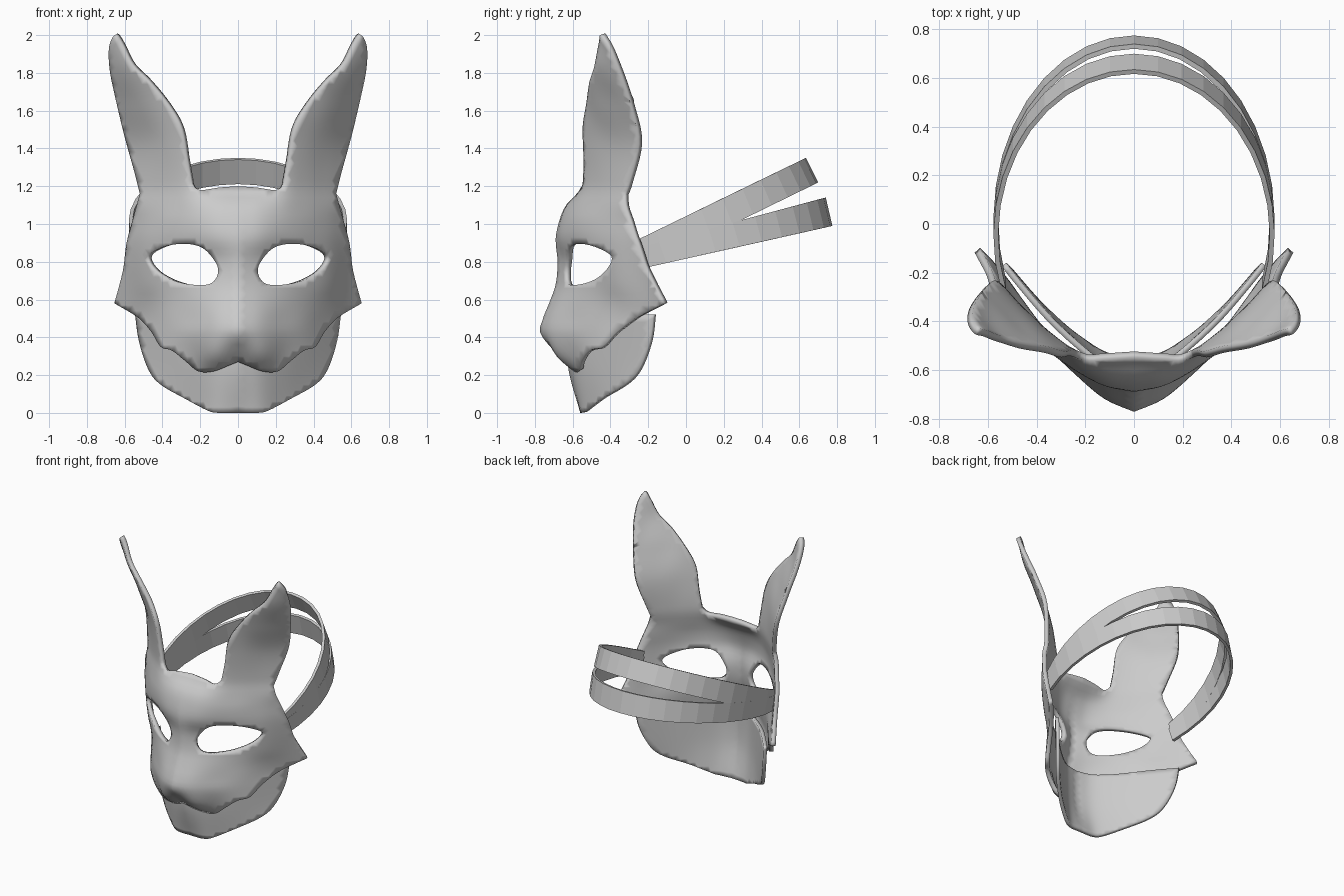
import bpy, bmesh, math
from mathutils import Vector
from mathutils.geometry import delaunay_2d_cdt

if "Cube" in bpy.data.objects:
    bpy.data.objects.remove(bpy.data.objects["Cube"])


def interp(xs, ys, x):
    """Smooth (Hermite) interpolation through the points xs, ys."""
    n = len(xs)
    x = max(xs[0], min(xs[-1], x))
    i = max(k for k in range(n - 1) if xs[k] <= x)

    def slope(k):
        a, b = max(k - 1, 0), min(k + 1, n - 1)
        return (ys[b] - ys[a]) / (xs[b] - xs[a])
    h = xs[i + 1] - xs[i]
    t = (x - xs[i]) / h
    return ((2*t**3 - 3*t*t + 1) * ys[i] + (t**3 - 2*t*t + t) * h * slope(i)
            + (3*t*t - 2*t**3) * ys[i + 1] + (t**3 - t*t) * h * slope(i + 1))


def spline(pts, closed=False, steps=5):
    """Catmull-Rom curve; the last point is left to the next segment."""
    p = [Vector(q) for q in pts]
    n = len(p)
    get = (lambda k: p[k % n]) if closed else (lambda k: p[max(0, min(n - 1, k))])
    out = []
    for i in range(n if closed else n - 1):
        a, b, c, d = (get(i + k) for k in (-1, 0, 1, 2))
        for s in range(steps):
            t = s / steps
            out.append(0.5 * (2*b + (c - a)*t + (2*a - 5*b + 4*c - d)*t*t
                              + (3*b - a - 3*c + d)*t**3))
    return out


def inside(p, poly):
    hit = False
    for a, b in zip(poly, poly[1:] + poly[:1]):
        if (a.y > p.y) != (b.y > p.y) and p.x < (b.x - a.x)*(p.y - a.y)/(b.y - a.y) + a.x:
            hit = not hit
    return hit


def finish(ob, thickness, offset=-1, mirror=True):
    if mirror:
        m = ob.modifiers.new("mirror", 'MIRROR')
        m.use_clip = True
        m.merge_threshold = 0.002
    s = ob.modifiers.new("thickness", 'SOLIDIFY')
    s.thickness = thickness
    s.offset = offset


def make_object(name, verts, faces):
    me = bpy.data.meshes.new(name)
    me.from_pydata(verts, [], faces)
    ob = bpy.data.objects.new(name, me)
    bpy.context.collection.objects.link(ob)
    return ob


def shell(name, outline, hole, cols, rows, thickness, step=0.03):
    """Half shell: front outline filled with triangles, pushed to a depth map."""
    zs = [r[0] for r in rows]

    def depth(x, z):
        return interp(zs, [interp(cols, r[1], x) for r in rows], z)
    pts, edges = [], []
    for loop in (outline, hole):
        s, n = len(pts), len(loop)
        pts += loop
        edges += [(s + k, s + (k + 1) % n) for k in range(n)]
    border = list(pts)
    for i in range(1, int(0.72 / step)):
        for j in range(int(2 / step) + 1):
            p = Vector(((i + 0.5 * (j % 2)) * step, j * step))
            if (inside(p, outline) and not (hole and inside(p, hole))
                    and min((p - b).length for b in border) > step * 0.45):
                pts.append(p)
    v, _, f, *_ = delaunay_2d_cdt(pts, edges, [], 0, 1e-5)
    keep = []
    for t in f:
        c = sum((v[k] for k in t), Vector((0, 0))) / len(t)
        if inside(c, outline) and not (hole and inside(c, hole)):
            keep.append(list(t))
    ob = make_object(name, [(p.x, depth(p.x, p.y), p.y) for p in v], keep)
    bm = bmesh.new()
    bm.from_mesh(ob.data)
    bmesh.ops.delete(bm, geom=[q for q in bm.verts if not q.link_faces], context='VERTS')
    bm.to_mesh(ob.data)
    bm.free()
    finish(ob, thickness)
    bpy.context.view_layer.objects.active = ob
    ob.select_set(True)
    bpy.ops.object.shade_smooth_by_angle(angle=math.radians(45))
    ob.select_set(False)
    return ob


def centre_line(z_top, z_bottom, n=30):
    return [Vector((0, z_top + (z_bottom - z_top) * k / n)) for k in range(n)]


# Upper face with ears: front outline
lip = [(0, .27), (.05, .25), (.13, .22), (.21, .22), (.28, .275), (.35, .33), (.41, .35),
       (.46, .43), (.53, .505), (.655, .58)]
side = [(.655, .58), (.61, .75), (.59, .9), (.55, 1.05), (.52, 1.16)]
ear = [(.52, 1.16), (.55, 1.28), (.6, 1.46), (.65, 1.67), (.68, 1.82), (.682, 1.94),
       (.65, 2.0), (.615, 1.95), (.56, 1.84), (.47, 1.75), (.37, 1.63), (.3, 1.5),
       (.27, 1.34), (.245, 1.21)]
brow = [(.245, 1.21), (.2, 1.18), (.1, 1.193), (0, 1.2)]
mask_outline = spline(lip) + spline(side) + spline(ear) + spline(brow) + centre_line(1.2, .27)
eye = spline([(.11, .78), (.18, .868), (.275, .895), (.39, .88), (.478, .83), (.445, .76),
              (.355, .705), (.25, .68), (.16, .68), (.115, .715)], closed=True)
# Depth (y) at each height, from the centre outwards
cols = [0, .12, .24, .36, .48, .60, .70]
mask_rows = [
    (.20, (-.57, -.57, -.545, -.48, -.36, -.20, -.10)),
    (.30, (-.67, -.68, -.59, -.50, -.36, -.19, -.08)),
    (.42, (-.77, -.72, -.62, -.50, -.34, -.17, -.08)),
    (.50, (-.757, -.705, -.605, -.49, -.33, -.165, -.07)),
    (.58, (-.725, -.675, -.59, -.48, -.34, -.18, -.07)),
    (.68, (-.69, -.64, -.57, -.48, -.37, -.20, -.10)),
    (.80, (-.68, -.63, -.56, -.49, -.39, -.225, -.12)),
    (.92, (-.69, -.665, -.60, -.515, -.40, -.245, -.15)),
    (1.02, (-.67, -.655, -.60, -.51, -.39, -.25, -.2)),
    (1.10, (-.635, -.625, -.58, -.49, -.38, -.26, -.2)),
    (1.20, (-.55, -.555, -.55, -.47, -.36, -.24, -.2)),
    (1.42, (-.57, -.57, -.565, -.49, -.375, -.24, -.13)),
    (1.63, (-.6, -.6, -.6, -.535, -.46, -.34, -.22)),
    (1.83, (-.6, -.6, -.6, -.58, -.53, -.45, -.34)),
    (2.00, (-.6, -.6, -.6, -.6, -.55, -.48, -.43))]
shell("rabbit_mask_face", mask_outline, eye, cols, mask_rows, 0.03)

# Lower jaw plate, tucked behind the face
chin = [(0, 0), (.1, 0), (.16, .012), (.28, .075), (.41, .15), (.475, .23), (.525, .38), (.545, .52)]
top = [(.545, .52), (.4, .52), (.2, .5), (0, .5)]
jaw_outline = spline(chin) + spline(top) + centre_line(.5, 0, 14)
jaw_rows = [
    (0, (-.56, -.55, -.47, -.37, -.26, -.12, 0)),
    (.25, (-.625, -.59, -.50, -.38, -.245, -.10, 0)),
    (.60, (-.63, -.60, -.51, -.40, -.26, -.11, 0))]
shell("jaw_plate", jaw_outline, [], cols, jaw_rows, 0.025)


# Head straps: flat-faceted bands sloping up round the back of the head
def strap(name, start_top, start_low, end_top, end_low, n=22):
    verts, faces = [], []
    a0 = math.radians(-19)
    for k in range(n + 1):
        a = a0 + (math.pi - 2 * a0) * k / n
        s = (math.sin(a) - math.sin(a0)) / (1 - math.sin(a0))
        for p, q in ((start_top, end_top), (start_low, end_low)):
            y, z = (p[i] + (q[i] - p[i]) * s for i in (0, 1))
            verts.append((0.578 * math.cos(a), y, z))
        if k:
            i = 2 * k
            faces.append((i - 2, i - 1, i + 1, i))
    finish(make_object(name, verts, faces), 0.02, -1, mirror=False)
    bm = bmesh.new()
    me = bpy.data.objects[name].data
    bm.from_mesh(me)
    for f in bm.faces:
        c = f.calc_center_median()
        if f.normal.x * c.x + f.normal.y * c.y < 0:
            f.normal_flip()
    bm.to_mesh(me)
    bm.free()


strap("upper_strap", (-.27, .91), (-.23, .765), (.635, 1.35), (.70, 1.22))
strap("lower_strap", (-.27, .87), (-.23, .765), (.74, 1.14), (.775, .99))
